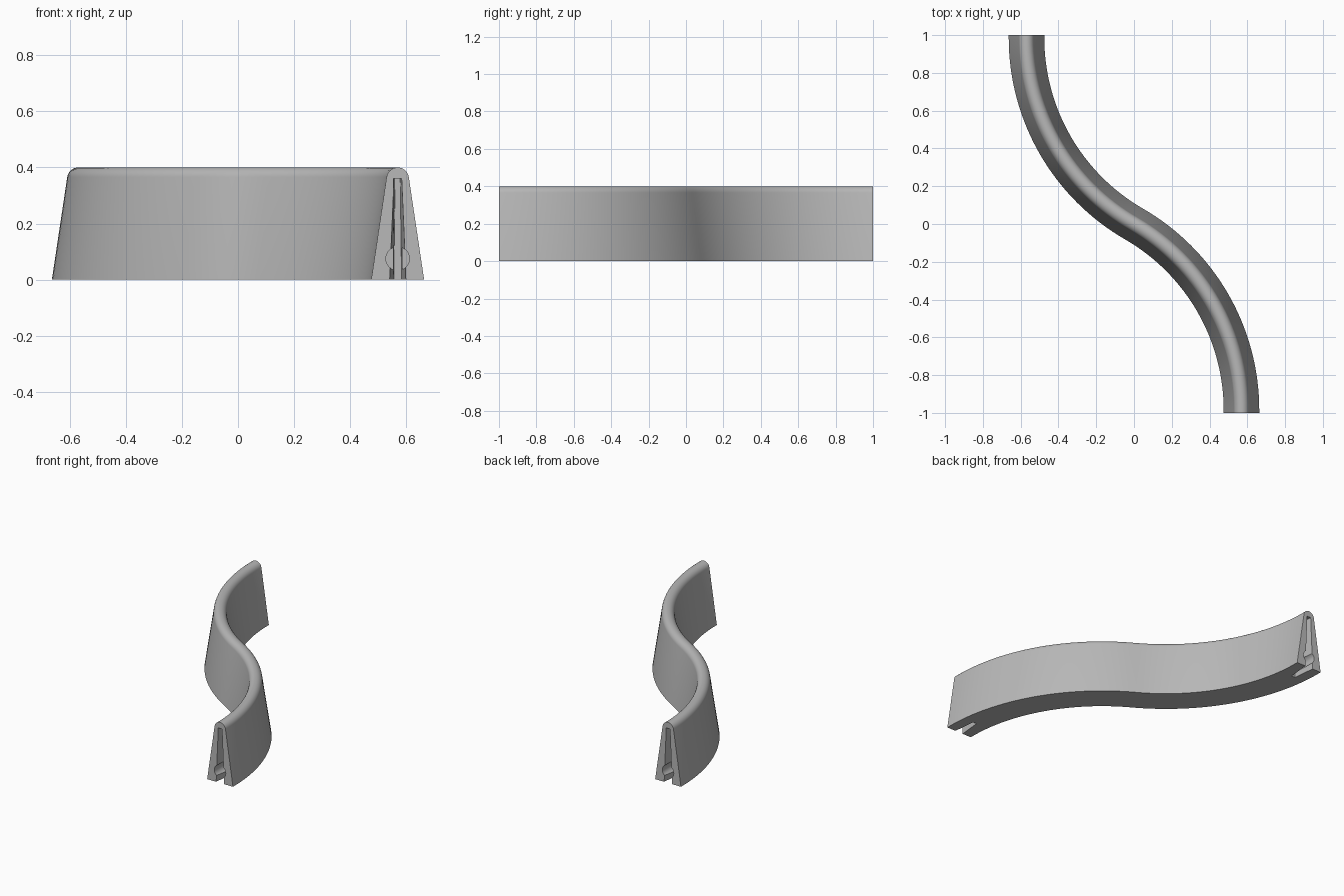
import bpy, bmesh, math
from mathutils import Matrix, Vector

if "Cube" in bpy.data.objects:
    bpy.data.objects.remove(bpy.data.objects["Cube"])

HALF_X = 0.569          # sideways offset of each end
RADIUS = HALF_X * 2     # sixty degree arcs
TOP_R = 0.04            # rounded crest
SLOPE = math.radians(8.5)

grey = bpy.data.materials.new("stone grey")
grey.use_nodes = True
colour = (0.48, 0.48, 0.48, 1)
grey.diffuse_color = colour
grey.node_tree.nodes["Principled BSDF"].inputs["Base Color"].default_value = colour


def make_object(name, bm):
    bmesh.ops.recalc_face_normals(bm, faces=bm.faces)
    mesh = bpy.data.meshes.new(name)
    bm.to_mesh(mesh)
    bm.free()
    mesh.materials.append(grey)
    obj = bpy.data.objects.new(name, mesh)
    bpy.context.collection.objects.link(obj)
    return obj


def loft(name, rings):
    bm = bmesh.new()
    loops = [[bm.verts.new(p) for p in ring] for ring in rings]
    n = len(loops[0])
    for a, b in zip(loops, loops[1:]):
        for i in range(n):
            j = (i + 1) % n
            bm.faces.new((a[i], a[j], b[j], b[i]))
    bm.faces.new(loops[0])
    bm.faces.new(loops[-1])
    return make_object(name, bm)


# Tapered cross-section with a rounded crest
crest_z = 0.4 - TOP_R
foot = TOP_R / math.cos(SLOPE) + crest_z * math.tan(SLOPE)
profile = [(foot, 0)]
for i in range(17):
    a = SLOPE + (math.pi - 2 * SLOPE) * i / 16
    profile.append((TOP_R * math.cos(a), crest_z + TOP_R * math.sin(a)))
profile.append((-foot, 0))

# S-shaped path: one arc, then its half-turn copy
arc_end = RADIUS * math.sin(math.radians(60))
steps = 32
half = [(Vector((HALF_X, -1, 0)), 0)]
for i in range(steps + 1):
    a = math.radians(60) * i / steps
    half.append((Vector((HALF_X - RADIUS * (1 - math.cos(a)),
                         RADIUS * math.sin(a) - arc_end, 0)), a))
path = half + [(-p, a) for p, a in reversed(half[:-1])]
rings = [[p + Vector((s * math.cos(a), s * math.sin(a), z)) for s, z in profile]
         for p, a in path]
wall = loft("curved_wall", rings)


# Connector slot and round socket cut into both ends
def slot_ring(y, low, high):
    return [(-low, y, -0.01), (low, y, -0.01), (high, y, 0.36), (-high, y, 0.36)]


cutters = []
for turn in (0, math.pi):
    place = Matrix.Rotation(turn, 4, "Z") @ Matrix.Translation((HALF_X, -1, 0))
    slot = loft("slot_cutter", [slot_ring(-0.02, 0.031, 0.015),
                                slot_ring(0.15, 0.014, 0.009)])
    bm = bmesh.new()
    bmesh.ops.create_cone(bm, cap_ends=True, segments=32, radius1=0.042,
                          radius2=0.042, depth=0.14,
                          matrix=Matrix.Translation((0, 0.05, 0.075))
                          @ Matrix.Rotation(math.pi / 2, 4, "X"))
    socket = make_object("socket_cutter", bm)
    for cutter in (slot, socket):
        cutter.data.transform(place)
        cutter.hide_render = True
        cutters.append(cutter)

bpy.ops.object.select_all(action="DESELECT")
bpy.context.view_layer.objects.active = wall
wall.select_set(True)
for cutter in cutters:
    mod = wall.modifiers.new("cut", "BOOLEAN")
    mod.operation = "DIFFERENCE"
    mod.solver = "EXACT"
    mod.object = cutter
    bpy.ops.object.modifier_apply(modifier=mod.name)
for cutter in cutters:
    bpy.data.objects.remove(cutter)

bpy.ops.object.shade_smooth_by_angle(angle=math.radians(30))
